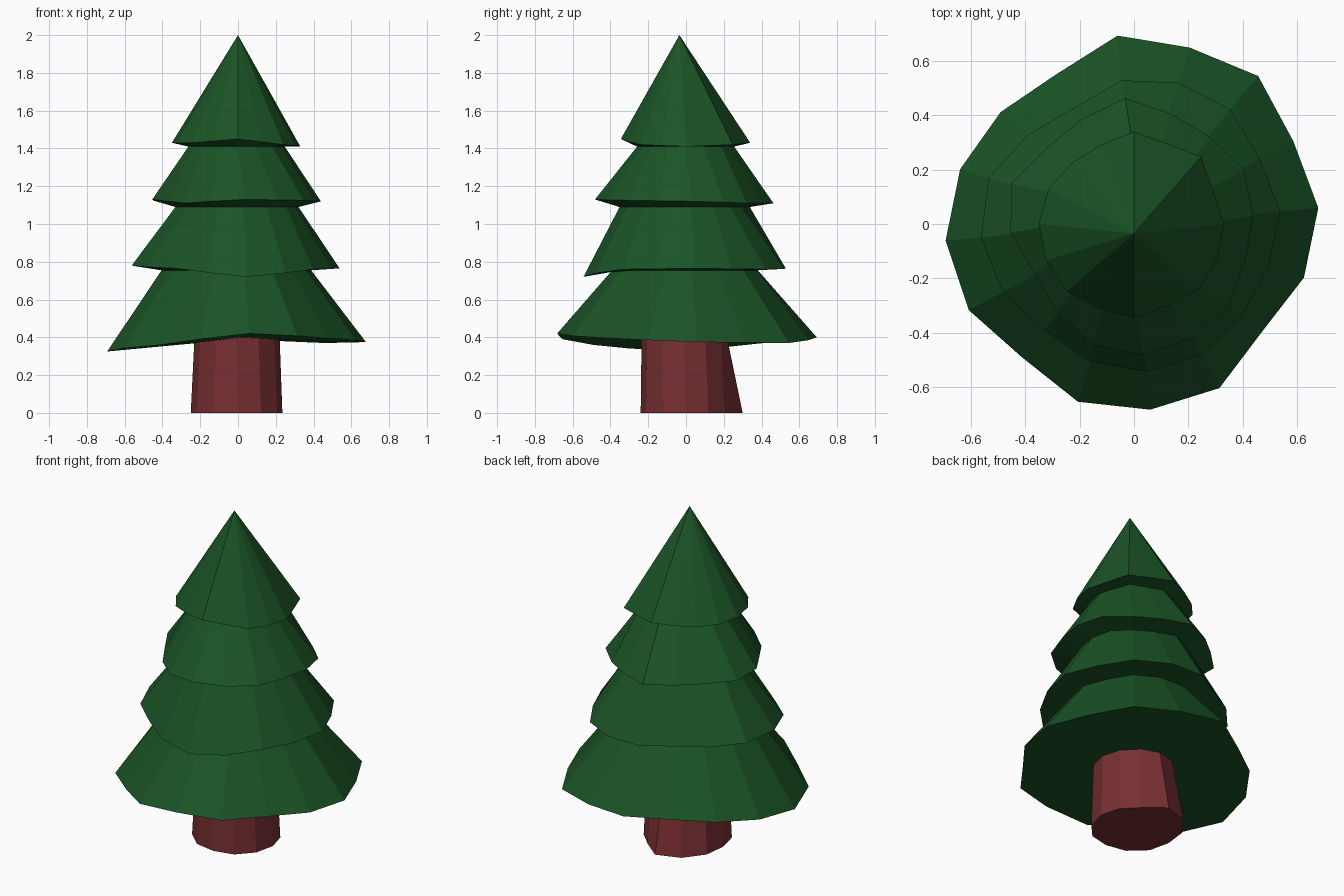
import bpy, bmesh, math

if "Cube" in bpy.data.objects:
    bpy.data.objects.remove(bpy.data.objects["Cube"])

N = 16


def material(name, rgb):
    m = bpy.data.materials.new(name)
    m.diffuse_color = (*rgb, 1)
    m.use_nodes = True
    m.node_tree.nodes["Principled BSDF"].inputs["Base Color"].default_value = m.diffuse_color
    return m


def ring(bm, radii, offset, heights, scale=1.0):
    """Uneven ring: a radius per side, heights given at 8 compass points."""
    verts = []
    for i, r in enumerate(radii):
        a = math.radians(offset) + math.tau * i / N
        j = i // 2
        z = heights[j] if i % 2 == 0 else (heights[j] + heights[(j + 1) % 8]) / 2
        verts.append(bm.verts.new((r * scale * math.cos(a), r * scale * math.sin(a), z)))
    return verts


def bridge(bm, a, b):
    n = len(a)
    for i in range(n):
        k = (i + 1) % n
        bm.faces.new((a[i], b[i], b[k], a[k]))


def finish(bm, name, mat):
    bmesh.ops.recalc_face_normals(bm, faces=bm.faces[:])
    me = bpy.data.meshes.new(name)
    bm.to_mesh(me)
    bm.free()
    ob = bpy.data.objects.new(name, me)
    bpy.context.collection.objects.link(ob)
    me.materials.append(mat)


# Foliage tiers, top to bottom: radii, angle offset, rim heights, inset scale, inset height
tiers = [
    ((.33, .315, .35, .32, .34, .315, .32, .34, .35, .35, .35, .335, .345, .325, .34, .33),
     0, (1.41, 1.42, 1.43, 1.42, 1.43, 1.43, 1.45, 1.42), .75, 1.41),
    ((.44, .45, .425, .427, .464, .43, .425, .475, .455, .41, .43, .47, .483, .47, .46, .43),
     4, (1.12, 1.11, 1.11, 1.12, 1.13, 1.11, 1.13, 1.125), .73, 1.09),
    ((.54, .52, .55, .545, .53, .48, .51, .56, .565, .545, .51, .53, .545, .54, .52, .52),
     5, (.765, .76, .765, .77, .78, .765, .72, .76), .72, .755),
    ((.68, .66, .71, .68, .695, .62, .64, .67, .695, .685, .64, .685, .685, .68, .615, .655),
     5, (.375, .37, .40, .37, .325, .36, .42, .395), 0, .39),
]

# Foliage: one skin stepping out and in from the tip
bm = bmesh.new()
tip = bm.verts.new((0, -.035, 2))
inner = None
for radii, offset, heights, inset, inset_z in tiers:
    rim = ring(bm, radii, offset, heights)
    if inner:
        bridge(bm, inner, rim)
    else:
        for i in range(N):
            bm.faces.new((tip, rim[i], rim[(i + 1) % N]))
    if inset:
        inner = ring(bm, radii, offset, [inset_z] * 8, inset)
        bridge(bm, rim, inner)
    else:
        # Underside of the lowest tier
        centre = bm.verts.new((0, 0, inset_z))
        for i in range(N):
            bm.faces.new((centre, rim[(i + 1) % N], rim[i]))
finish(bm, "foliage", material("pine_green", (.0105, .088, .019)))

# Trunk: uneven foot bulging to the back left, tapering to the top
foot = (.235, .235, .235, .30, .29, .27, .25, .255, .25, .24, .245, .24)
top = (.225,) * 12
bm = bmesh.new()
loops = []
for radii, cx, cy, z in ((foot, 0, 0, 0), (top, -.005, -.01, .41)):
    loops.append([bm.verts.new((cx + r * math.cos(math.tau * i / 12),
                                cy + r * math.sin(math.tau * i / 12), z))
                  for i, r in enumerate(radii)])
bridge(bm, *loops)
bm.faces.new(loops[0])
bm.faces.new(loops[1])
finish(bm, "trunk", material("bark_red", (.185, .028, .033)))
